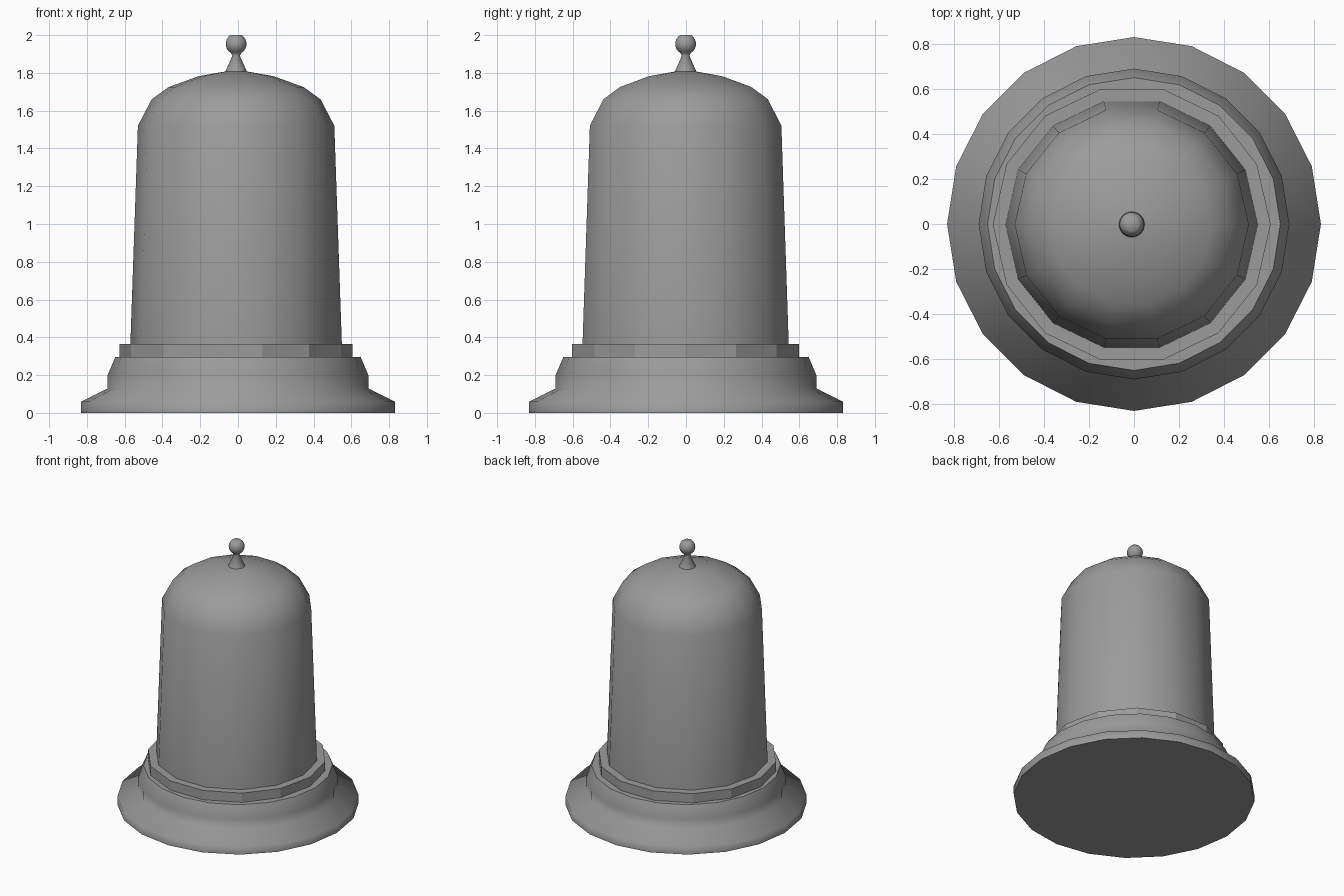
import bpy, bmesh, math

if "Cube" in bpy.data.objects:
    bpy.data.objects.remove(bpy.data.objects["Cube"], do_unlink=True)

# Single grey finish
grey = bpy.data.materials.new("plain_grey")
grey.use_nodes = True
colour = (0.33, 0.33, 0.33, 1)
grey.diffuse_color = colour
grey.node_tree.nodes["Principled BSDF"].inputs["Base Color"].default_value = colour


def lathe(name, profile, sides, centre=(0, 0), angle=35):
    """Revolve (radius, height) points, bottom to top, and cap both ends."""
    bm = bmesh.new()
    rings = []
    for r, z in profile:
        ring = []
        for i in range(sides):
            a = math.tau * i / sides
            ring.append(bm.verts.new((r * math.cos(a), r * math.sin(a), z)))
        rings.append(ring)
    for low, high in zip(rings, rings[1:]):
        for i in range(sides):
            j = (i + 1) % sides
            bm.faces.new((low[i], low[j], high[j], high[i]))
    bm.faces.new(rings[0][::-1])
    bm.faces.new(rings[-1])
    mesh = bpy.data.meshes.new(name)
    bm.to_mesh(mesh)
    bm.free()
    mesh.materials.append(grey)
    obj = bpy.data.objects.new(name, mesh)
    obj.location = (*centre, 0)
    bpy.context.collection.objects.link(obj)
    bpy.ops.object.select_all(action="DESELECT")
    obj.select_set(True)
    bpy.context.view_layer.objects.active = obj
    bpy.ops.object.shade_smooth_by_angle(angle=math.radians(angle))
    return obj


axis = (-0.01, -0.002)

# Flared stepped plinth
lathe("base", [(0.83, 0), (0.83, 0.06), (0.69, 0.13), (0.69, 0.2), (0.65, 0.295)], 20, angle=65)

# Flat collar holding the cover
lathe("collar", [(0.617, 0.28), (0.617, 0.365)], 14, axis, angle=20)

# Tapered cover with a domed top
lathe("dome_cover", [(0.56, 0.36), (0.52, 1.52), (0.447, 1.66), (0.357, 1.725),
                     (0.2, 1.782), (0.06, 1.807), (0.01, 1.809)], 14, axis)

# Handle: flared stem running into a ball with a flattened top
ball = [(0.055 * math.cos(math.radians(t)), 1.953 + 0.055 * math.sin(math.radians(t)))
        for t in range(-60, 61, 15)]
lathe("knob", [(0.06, 1.8), (0.02, 1.89)] + ball[:-1] + [(0.03, 2.0)], 24, axis, angle=50)
